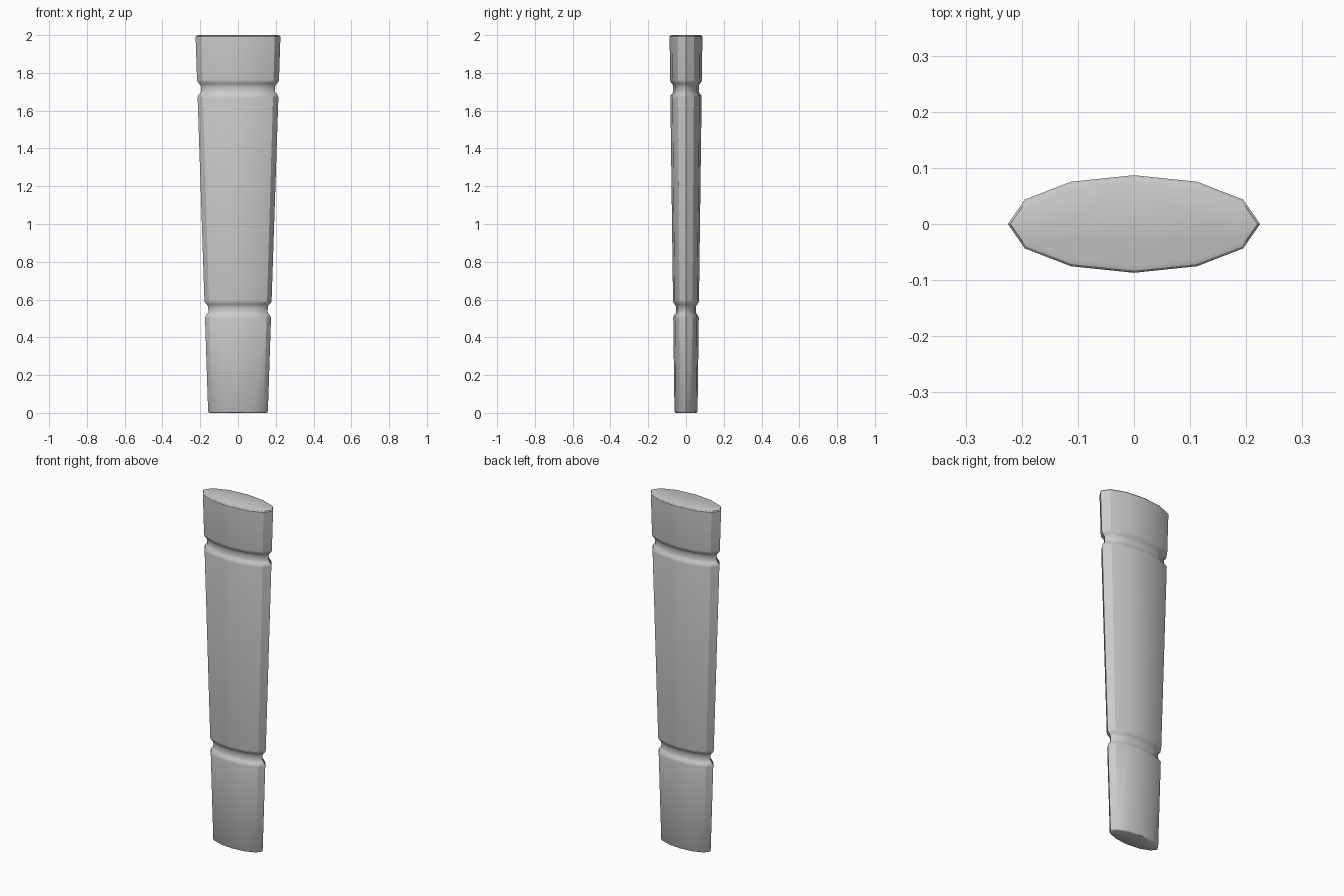
import bpy, bmesh, math
from mathutils import Vector

if "Cube" in bpy.data.objects:
    bpy.data.objects.remove(bpy.data.objects["Cube"])

SIDES = 12

def section(z, inset):
    """12-sided ellipse at height z, moved inward evenly by inset."""
    s = 0.158 + (0.225 - 0.158) * z / 2
    pts = [Vector((s * math.cos(i * math.tau / SIDES),
                   s * 0.387 * math.sin(i * math.tau / SIDES))) for i in range(SIDES)]
    out = []
    for i, p in enumerate(pts):
        a, b = p - pts[i - 1], pts[(i + 1) % SIDES] - p
        n1 = Vector((a.y, -a.x)).normalized()
        n2 = Vector((b.y, -b.x)).normalized()
        q = p - (n1 + n2) * inset / (1 + n1.dot(n2))
        out.append((q.x, q.y, z))
    return out

def groove(z):
    """Rounded groove profile: height and inset."""
    half = [(0.046, 0), (0.036, 0.002), (0.024, 0.011), (0.014, 0.0155)]
    return ([(z - h, d) for h, d in half] +
            [(z + h, d) for h, d in reversed(half)])

# tapered body with bevelled ends and two grooves
profile = ([(0, 0.007), (0.002, 0.003), (0.007, 0)] + groove(0.548) +
           groove(1.716) + [(1.992, 0), (1.997, 0.004), (2.0, 0.013)])
bm = bmesh.new()
rings = [[bm.verts.new(c) for c in section(z, d)] for z, d in profile]
for lo, hi in zip(rings, rings[1:]):
    for i in range(SIDES):
        j = (i + 1) % SIDES
        bm.faces.new((lo[i], lo[j], hi[j], hi[i]))
bm.faces.new(rings[0][::-1])
bm.faces.new(rings[-1])
bmesh.ops.recalc_face_normals(bm, faces=bm.faces)
mesh = bpy.data.meshes.new("tapered_post")
bm.to_mesh(mesh)
bm.free()
post = bpy.data.objects.new("tapered_post", mesh)
bpy.context.collection.objects.link(post)
bpy.context.view_layer.objects.active = post
post.select_set(True)
bpy.ops.object.shade_smooth_by_angle(angle=math.radians(32))
